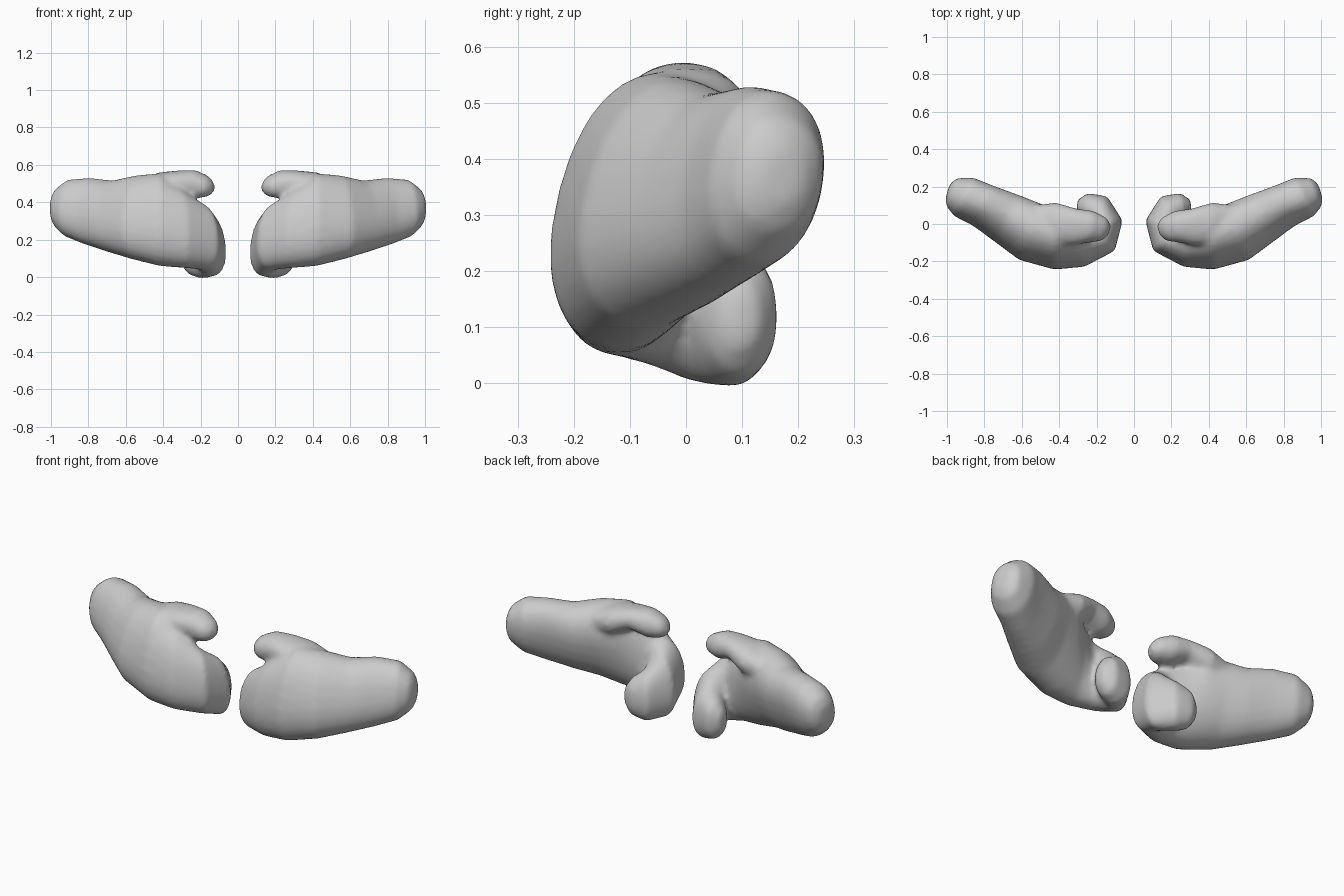
import bpy, bmesh
from math import sin, cos, pi, radians, copysign
from mathutils import Vector

if "Cube" in bpy.data.objects:
    bpy.data.objects.remove(bpy.data.objects["Cube"])

grey = bpy.data.materials.new("plain_grey")
grey.use_nodes = True
colour = (0.6, 0.6, 0.6, 1)
grey.diffuse_color = colour
grey.node_tree.nodes["Principled BSDF"].inputs["Base Color"].default_value = colour

# Sections: centre, half height, half thickness, heading, tilt
HAND = [
    ((0.997, 0.175, 0.37), 0.05, 0.04, 197, 5),
    ((0.975, 0.17, 0.37), 0.10, 0.08, 200, 8),
    ((0.91, 0.145, 0.368), 0.155, 0.112, 207, 12),
    ((0.80, 0.095, 0.352), 0.182, 0.113, 209, 15),
    ((0.68, 0.03, 0.325), 0.195, 0.13, 208, 18),
    ((0.56, -0.04, 0.32), 0.228, 0.148, 200, 18),
    ((0.42, -0.083, 0.307), 0.252, 0.15, 182, 14),
    ((0.30, -0.10, 0.262), 0.215, 0.127, 165, 11),
    ((0.19, -0.07, 0.215), 0.178, 0.112, 130, 8),
    ((0.155, 0.01, 0.17), 0.17, 0.092, 85, 8),
    ((0.20, 0.08, 0.13), 0.138, 0.088, 40, 5),
    ((0.265, 0.10, 0.12), 0.105, 0.068, 15, 0),
    ((0.305, 0.10, 0.12), 0.05, 0.03, 5, 0),
]
THUMB = [
    ((0.55, 0.03, 0.45), 0.06, 0.07, 180, 0),
    ((0.42, 0.0, 0.48), 0.08, 0.115, 182, 0),
    ((0.32, -0.015, 0.507), 0.062, 0.10, 184, -8),
    ((0.23, -0.015, 0.497), 0.076, 0.086, 190, -10),
    ((0.16, -0.03, 0.485), 0.055, 0.065, 195, -10),
    ((0.13, -0.035, 0.48), 0.025, 0.03, 195, 0),
]


def swell(v):
    """Make an oval slightly fuller at its corners."""
    return copysign(abs(v) ** 0.9, v)


def loft(bm, sections, side, sides=24):
    """Skin a chain of tilted oval sections and close both ends."""
    rings = []
    for centre, tall, thick, heading, tilt in sections:
        h, t = radians(heading), radians(tilt)
        normal = Vector((sin(h), -cos(h), 0))
        up = Vector((0, 0, 1))
        long_axis = up * cos(t) + normal * sin(t)
        short_axis = normal * cos(t) - up * sin(t)
        ring = []
        for i in range(sides):
            a = 2 * pi * i / sides
            p = (Vector(centre) + long_axis * tall * swell(cos(a))
                 + short_axis * thick * swell(sin(a)))
            ring.append(bm.verts.new((p.x * side, p.y, p.z)))
        rings.append(ring)
    for r0, r1 in zip(rings, rings[1:]):
        for i in range(sides):
            j = (i + 1) % sides
            bm.faces.new((r0[i], r0[j], r1[j], r1[i]))
    bm.faces.new(rings[0])
    bm.faces.new(rings[-1])


def build_mitten(name, side):
    bm = bmesh.new()
    loft(bm, HAND, side)
    loft(bm, THUMB, side)
    bmesh.ops.recalc_face_normals(bm, faces=bm.faces[:])
    mesh = bpy.data.meshes.new(name)
    bm.to_mesh(mesh)
    bm.free()
    mesh.materials.append(grey)
    obj = bpy.data.objects.new(name, mesh)
    bpy.context.collection.objects.link(obj)

    # Fuse the thumb into the hand and soften the join
    fuse = obj.modifiers.new("fuse", 'REMESH')
    fuse.mode = 'VOXEL'
    fuse.voxel_size = 0.014
    fuse.use_smooth_shade = True
    soften = obj.modifiers.new("soften", 'SMOOTH')
    soften.factor = 0.5
    soften.iterations = 8


build_mitten("left_mitten", 1)
build_mitten("right_mitten", -1)
